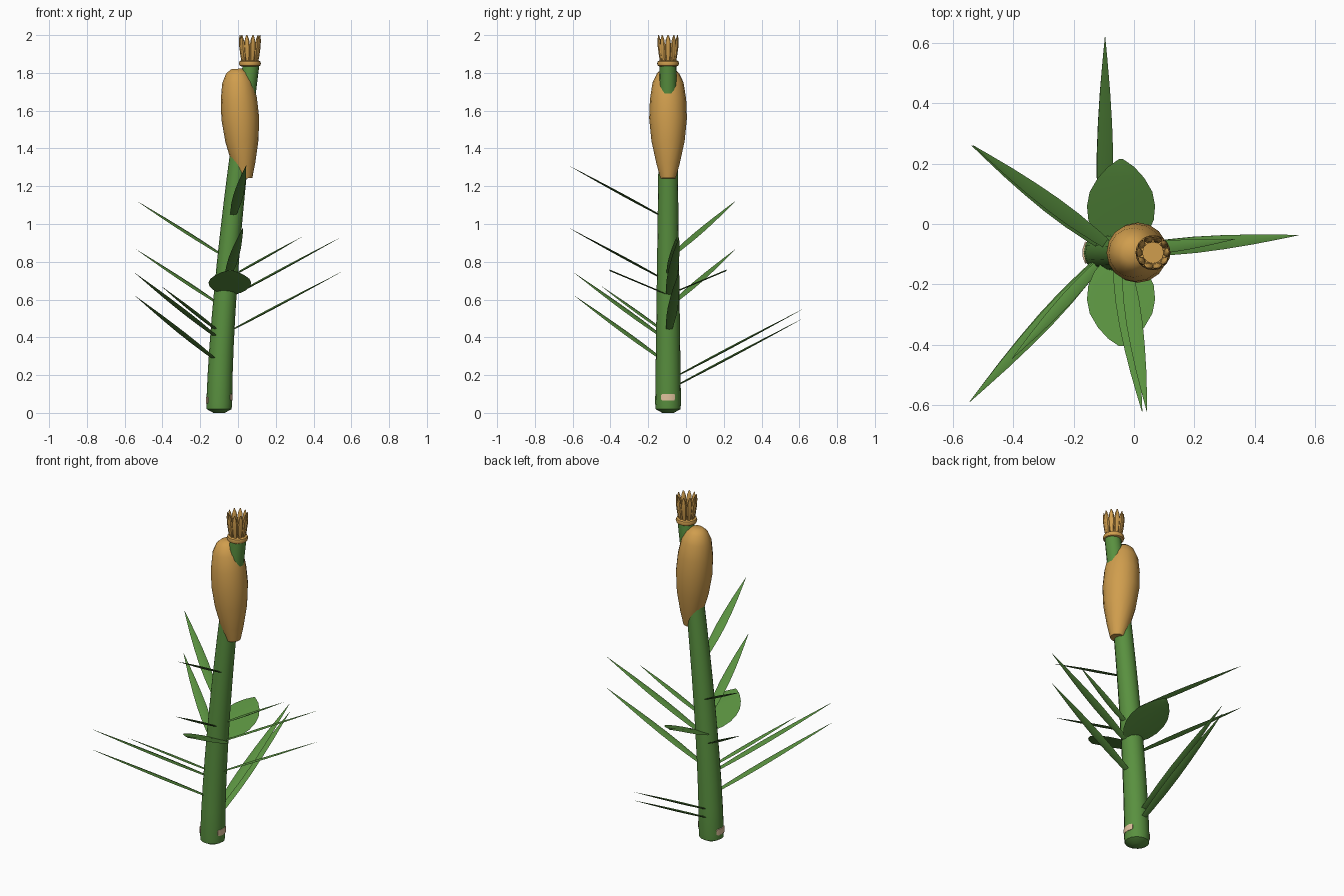
import bpy, bmesh, math
from mathutils import Vector, Matrix

cube = bpy.data.objects.get("Cube")
if cube:
    bpy.data.objects.remove(cube, do_unlink=True)


def material(name, rgb):
    m = bpy.data.materials.new(name)
    m.use_nodes = True
    m.diffuse_color = (*rgb, 1)
    m.node_tree.nodes["Principled BSDF"].inputs["Base Color"].default_value = (*rgb, 1)
    return m


GREEN = material("leaf green", (0.10, 0.28, 0.05))
OCHRE = material("seed ochre", (0.63, 0.34, 0.075))
CREAM = material("pale bud", (0.75, 0.54, 0.34))
AXIS_Y = -0.095


def stem_x(z):
    """Centre line of the bending stem."""
    return -0.1 + 0.072 * max(z, 0) ** 1.5 - 0.006 * z


def loft(name, rings, mat, angle=40):
    """Skin a list of equal-sized point rings and cap both ends."""
    bm = bmesh.new()
    loops = [[bm.verts.new(p) for p in ring] for ring in rings]
    n = len(loops[0])
    for a, b in zip(loops, loops[1:]):
        for i in range(n):
            j = (i + 1) % n
            bm.faces.new((a[i], a[j], b[j], b[i]))
    bm.faces.new(loops[0][::-1])
    bm.faces.new(loops[-1])
    bmesh.ops.remove_doubles(bm, verts=bm.verts, dist=0.0002)
    bmesh.ops.recalc_face_normals(bm, faces=bm.faces)
    mesh = bpy.data.meshes.new(name)
    bm.to_mesh(mesh)
    bm.free()
    ob = bpy.data.objects.new(name, mesh)
    bpy.context.collection.objects.link(ob)
    mesh.materials.append(mat)
    bpy.ops.object.select_all(action='DESELECT')
    ob.select_set(True)
    bpy.context.view_layer.objects.active = ob
    bpy.ops.object.shade_smooth_by_angle(angle=math.radians(angle))
    return ob


def circle(r, z, n=16, x=0, y=0):
    return [Vector((x + r * math.cos(i * math.tau / n), y + r * math.sin(i * math.tau / n), z))
            for i in range(n)]


# Bending, tapering stem with a shallow rounded foot
rings = [circle(0.03, 0, x=-0.1, y=AXIS_Y), circle(0.066, 0.02, x=-0.1, y=AXIS_Y)]
for k in range(13):
    z = 0.05 + k * 0.15
    rings.append(circle(0.069 - 0.0135 * z, z, x=stem_x(z), y=AXIS_Y))
loft("stem", rings, GREEN)

# Swollen seed head, leaning against the stem's bend
profile = [(0.04, -0.32), (0.062, -0.24), (0.088, -0.12), (0.1, 0), (0.096, 0.1),
           (0.082, 0.19), (0.058, 0.24), (0.03, 0.262)]
lean = Matrix.Translation((0.012, AXIS_Y, 1.56)) @ Matrix.Rotation(-0.075, 4, 'Y')
loft("seed_head", [[lean @ p for p in circle(r, z)] for r, z in profile], OCHRE)

# Collar and core below the crown
CROWN = Vector((0.063, AXIS_Y, 1.85))
collar = [circle(0.046 + 0.012 * math.cos(a), 1.85 + 0.016 * math.sin(a), 20, CROWN.x, CROWN.y)
          for a in (-1.57, -0.8, 0, 0.8, 1.57)]
loft("crown_collar", collar, OCHRE)
loft("crown_core", [circle(0.036, z, 12, CROWN.x, CROWN.y) for z in (1.85, 1.9)], OCHRE)

# Ring of pointed crown scales
SCALES = 10
for k in range(SCALES):
    turn = Matrix.Translation(CROWN) @ Matrix.Rotation(k * math.tau / SCALES, 4, 'Z')
    rings = []
    for w, z in ((0.5, 0), (0.8, 0.04), (1, 0.09), (0.75, 0.125), (0.2, 0.15)):
        out = 0.038 + 0.1 * z
        rings.append([turn @ Vector((out + p.x * 0.6, p.y, z)) for p in circle(0.0165 * w, 0, 8)])
    loft(f"crown_scale_{k + 1}", rings, OCHRE)


# Long thin leaves, each given by its tip, rising at one shared slope
def leaf(name, tip, half_width):
    tip = Vector(tip)
    reach = math.hypot(tip.x + 0.08, tip.y - AXIS_Y)
    z = tip.z - 0.53 * reach
    base = Vector((stem_x(z), AXIS_Y, z))
    along = tip - base
    side = along.cross(Vector((0, 0, 1))).normalized()
    up = side.cross(along).normalized()
    rings = []
    for t, w in ((0, 0.4), (0.15, 0.75), (0.3, 0.97), (0.45, 1), (0.6, 0.86),
                 (0.75, 0.62), (0.9, 0.28), (1, 0.03)):
        c = base + along * t
        s, u = side * half_width * w, up * 0.006 * w
        rings.append([c + s, c + u, c - s, c - u])
    loft(name, rings, GREEN)


leaf_tips = {
    "left_leaf": [(0.545, -0.037, 0.93), (0.545, -0.037, 0.745), (0.335, -0.05, 0.93)],
    "front_leaf": [(0.043, -0.622, 1.31), (0.027, -0.622, 0.98)],
    "back_right_leaf": [(-0.533, 0.26, 1.12), (-0.538, 0.26, 0.865)],
    "front_right_leaf": [(-0.545, -0.59, 0.74), (-0.545, -0.59, 0.62), (-0.405, -0.447, 0.67)],
    "back_leaf": [(-0.096, 0.62, 0.55), (-0.096, 0.62, 0.5)],
}
for name, tips in leaf_tips.items():
    for k, tip in enumerate(tips):
        leaf(f"{name}_{k + 1}", tip, 0.02 if k == 2 else 0.027)

# Two broad round leaves tilted up, front and back
for name, d in (("front_round_leaf", -1), ("back_round_leaf", 1)):
    rings = []
    for t, w in ((0, 0.15), (0.08, 0.5), (0.2, 0.78), (0.35, 0.96), (0.5, 1),
                 (0.65, 0.92), (0.8, 0.68), (0.92, 0.38), (1, 0.06)):
        dy = 0.31 * t
        c = Vector((-0.043, AXIS_Y + d * dy, 0.625 + 0.42 * dy))
        s, u = Vector((0.113 * w, 0, 0)), Vector((0, 0, 0.004))
        rings.append([c + s, c + u, c - s, c - u])
    loft(name, rings, GREEN)

# Pale root buds lying on the two sides of the foot
for name, d, z in (("left_bud", 1, 0.083), ("right_bud", -1, 0.067)):
    rings = []
    for a in (-0.55, -0.45, -0.2, 0.2, 0.45, 0.55):
        h = 0.011 if abs(a) > 0.5 else 0.018
        rings.append([Vector((-0.1 + d * r * math.cos(a), AXIS_Y + r * math.sin(a), z + v))
                      for r, v in ((0.064, -h), (0.0715, -h), (0.0715, h), (0.064, h))])
    loft(name, rings, CREAM)
